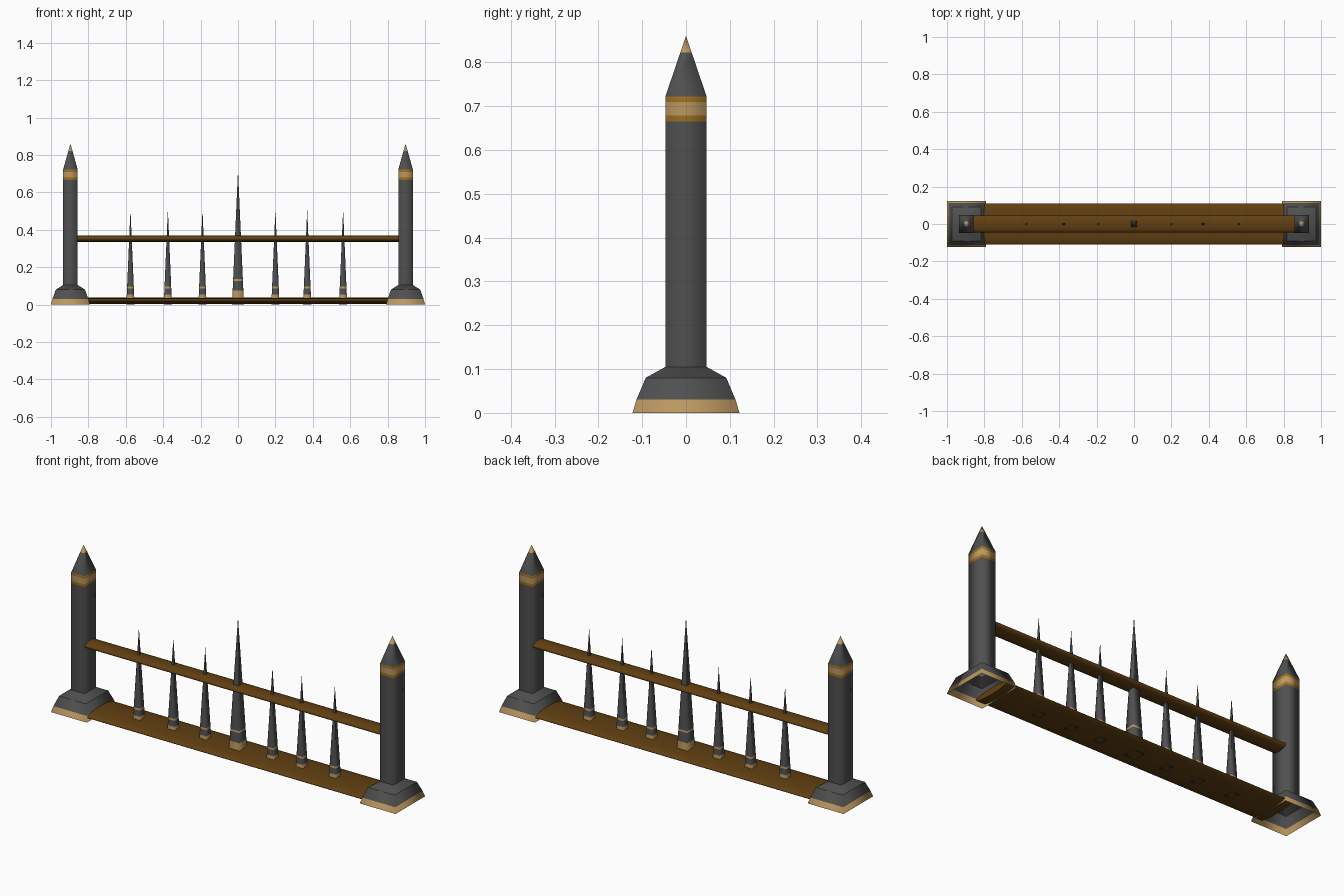
import bpy, bmesh, math

cube = bpy.data.objects.get("Cube")
if cube:
    bpy.data.objects.remove(cube)


def material(name, color):
    m = bpy.data.materials.new(name)
    m.use_nodes = True
    m.diffuse_color = (*color, 1)
    m.node_tree.nodes["Principled BSDF"].inputs["Base Color"].default_value = (*color, 1)
    return m


GREY, GOLD, DARK, BROWN = range(4)
MATERIALS = [
    material("dark grey iron", (0.08, 0.08, 0.08)),
    material("pale gold", (0.50, 0.31, 0.12)),
    material("deep gold", (0.32, 0.16, 0.015)),
    material("brown wood", (0.12, 0.05, 0.006)),
]


def finish(bm, name, sharp):
    """Smooth the mesh, keep the chosen edges crisp and link the object."""
    bmesh.ops.recalc_face_normals(bm, faces=bm.faces)
    for f in bm.faces:
        f.smooth = True
    for e in bm.edges:
        e.smooth = not sharp(e)
    mesh = bpy.data.meshes.new(name)
    bm.to_mesh(mesh)
    bm.free()
    for m in MATERIALS:
        mesh.materials.append(m)
    obj = bpy.data.objects.new(name, mesh)
    bpy.context.collection.objects.link(obj)
    return obj


def square_tower(name, x, levels, tip):
    """Stack square rings (z, half x, half y, colour above), open below, pointed on top."""
    bm = bmesh.new()
    corners = [(-1, -1), (1, -1), (1, 1), (-1, 1)]
    rings = [[bm.verts.new((x + a * hx, b * hy, z)) for a, b in corners]
             for z, hx, hy, _ in levels]
    apex = bm.verts.new((x, 0, tip))
    for i, level in enumerate(levels):
        for j in range(4):
            k = (j + 1) % 4
            low = [rings[i][j], rings[i][k]]
            top = [rings[i + 1][k], rings[i + 1][j]] if i + 1 < len(levels) else [apex]
            bm.faces.new(low + top).material_index = level[3]

    # Only the strong horizontal breaks in the outline stay sharp
    def sharp(e):
        level_edge = abs(e.verts[0].co.z - e.verts[1].co.z) < 1e-5
        return level_edge and len(e.link_faces) == 2 and e.calc_face_angle() > 0.3

    return finish(bm, name, sharp)


def oval_beam(name, half_length, half_width, half_height, z):
    """A long beam with a flattened oval section."""
    bm = bmesh.new()
    bmesh.ops.create_cone(bm, cap_ends=True, segments=16, radius1=1, radius2=1, depth=2)
    for v in bm.verts:
        a, b, c = v.co
        v.co = (c * half_length, a * half_width, z + b * half_height)
    for f in bm.faces:
        f.material_index = BROWN
    return finish(bm, name, lambda e: e.calc_face_angle() > 1)


# Pillars: flared foot, shaft, gold collar and pointed cap
PILLAR = [
    (0, 0.104, 0.122, GOLD),
    (0.03, 0.096, 0.113, GREY),
    (0.08, 0.078, 0.092, GREY),
    (0.105, 0.039, 0.047, GREY),
    (0.665, 0.039, 0.047, DARK),
    (0.679, 0.039, 0.047, GOLD),
    (0.709, 0.039, 0.047, DARK),
    (0.722, 0.039, 0.047, GREY),
    (0.822, 0.011, 0.013, GOLD),
]
for side, x in (("right", -0.896), ("left", 0.896)):
    square_tower(side + "_pillar", x, PILLAR, 0.86)

# Ground plank and upper rail
oval_beam("ground_plank", 0.84, 0.11, 0.017, 0.02)
oval_beam("upper_rail", 0.87, 0.046, 0.017, 0.353)


# Spikes: gold foot band, thin gold ring and gold fleck near the point
def spike(name, x, half, band, ring, height):
    def width(z):
        return half * (1 - z / height)

    zs = [(0, GREY), (0.036, GOLD), (band, GREY), (ring, GOLD), (ring + 0.01, GREY),
          (height * 0.89, GOLD), (height * 0.94, GREY)]
    square_tower(name, x, [(z, width(z), width(z), c) for z, c in zs], height)


spike("centre_spike", 0, 0.032, 0.075, 0.127, 0.72)
for i, x in enumerate((-0.575, -0.375, -0.19, 0.2, 0.37, 0.562)):
    spike(f"small_spike_{i + 1}", x, 0.022, 0.055, 0.086, 0.51)
